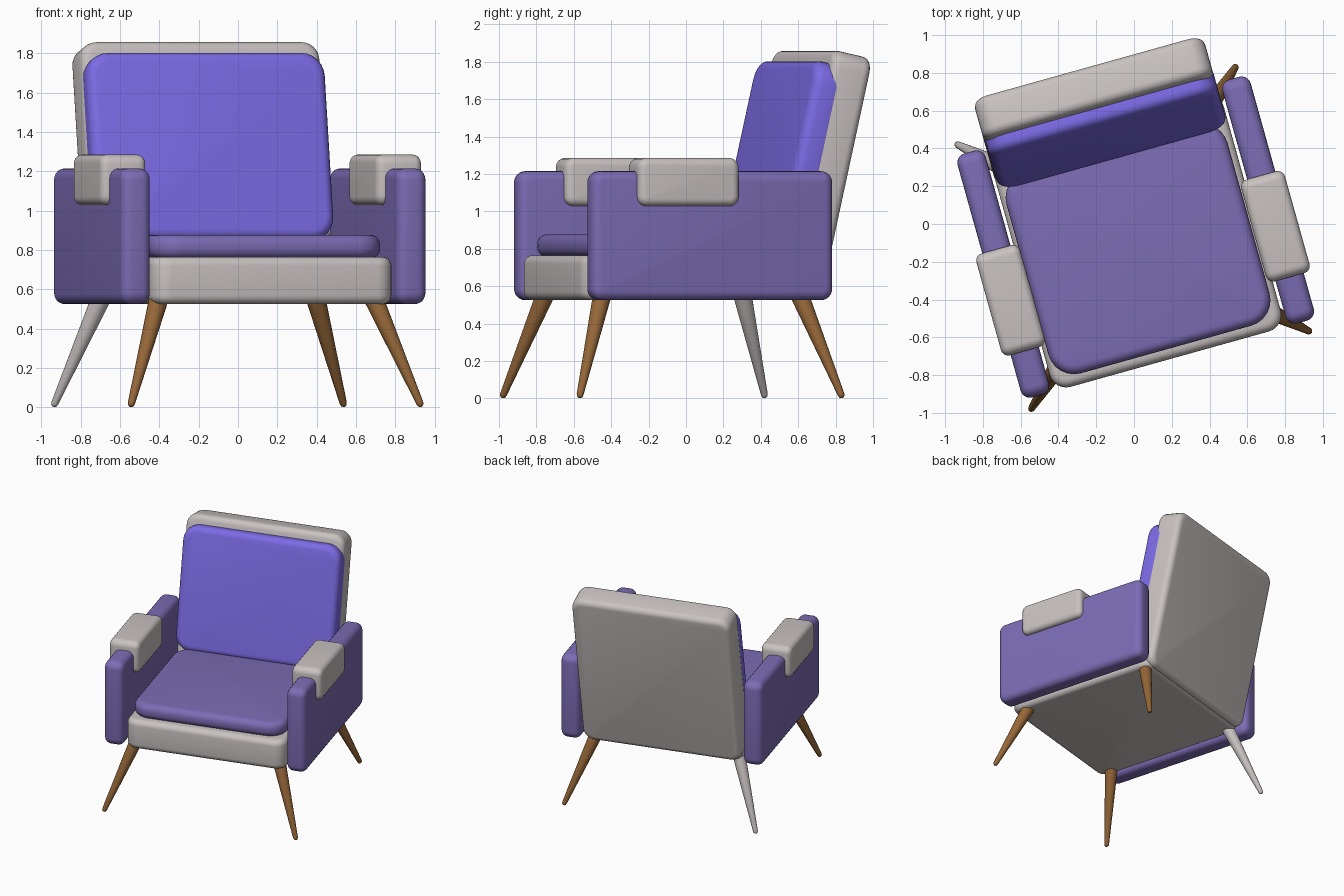
import bpy, bmesh, math
from mathutils import Matrix, Vector

if "Cube" in bpy.data.objects:
    bpy.data.objects.remove(bpy.data.objects["Cube"])

TURN = Matrix.Rotation(math.radians(15.6), 4, 'Z')   # whole chair is turned
TILT = math.radians(12.6)                            # lean of the backrest
CX = -0.01                                           # chair centre line


def material(name, rgb):
    m = bpy.data.materials.new(name)
    m.diffuse_color = (*rgb, 1)
    m.use_nodes = True
    m.node_tree.nodes["Principled BSDF"].inputs["Base Color"].default_value = m.diffuse_color
    return m


PURPLE = material("muted purple", (0.20, 0.15, 0.46))
VIOLET = material("bright violet", (0.20, 0.145, 0.78))
GREY = material("light warm grey", (0.58, 0.54, 0.53))
WOOD = material("brown wood", (0.30, 0.135, 0.04))


def finish(bm, name, mat):
    bm.transform(TURN)
    bmesh.ops.recalc_face_normals(bm, faces=bm.faces[:])
    me = bpy.data.meshes.new(name)
    bm.to_mesh(me)
    bm.free()
    me.materials.append(mat)
    for p in me.polygons:
        p.use_smooth = True
    ob = bpy.data.objects.new(name, me)
    bpy.context.collection.objects.link(ob)
    bpy.context.view_layer.objects.active = ob
    ob.select_set(True)
    bpy.ops.object.shade_smooth_by_angle(angle=math.radians(40))
    ob.select_set(False)


def slab(name, size, centre, axis, corner, rim, mat, tilt=0.0):
    """Box with wide corners around one axis and a smaller rounded rim."""
    bm = bmesh.new()
    bmesh.ops.create_cube(bm, size=1)
    bm.transform(Matrix.Diagonal((*size, 1)))
    along = [e for e in bm.edges
             if abs((e.verts[0].co - e.verts[1].co)[axis]) > 1e-4]
    bmesh.ops.bevel(bm, geom=along, offset=corner, segments=6,
                    profile=0.5, affect='EDGES')
    sharp = [e for e in bm.edges if e.calc_face_angle(0) > 1.0]
    bmesh.ops.bevel(bm, geom=sharp, offset=rim, segments=5,
                    profile=0.5, affect='EDGES')
    bm.transform(Matrix.Translation(centre) @ Matrix.Rotation(-tilt, 4, 'X'))
    finish(bm, name, mat)


def leg(name, top, tip, mat):
    """Slanted tapered leg with a rounded foot."""
    top, tip = Vector(top), Vector(tip)
    axis = (tip - top).normalized()
    q = axis.to_track_quat('Z', 'Y').to_matrix()
    length = (tip - top).length
    rings = [(0, 0.050), (length - 0.02, 0.0185),
             (length - 0.007, 0.015), (length, 0.007)]
    bm = bmesh.new()
    n = 20
    loops = []
    for d, r in rings:
        loops.append([bm.verts.new(top + q @ Vector((
            r * math.cos(2 * math.pi * i / n),
            r * math.sin(2 * math.pi * i / n), d))) for i in range(n)])
    for a, b in zip(loops, loops[1:]):
        for i in range(n):
            j = (i + 1) % n
            bm.faces.new((a[i], a[j], b[j], b[i]))
    bm.faces.new(loops[0])
    bm.faces.new(loops[-1])
    finish(bm, name, mat)


# seat base and cushion
slab("seat_base", (1.27, 1.30, 0.24), (CX, -0.09, 0.645), 2, 0.09, 0.045, GREY)
slab("seat_cushion", (1.215, 1.105, 0.12), (CX - 0.005, -0.133, 0.817), 2,
     0.14, 0.05, PURPLE)

# backrest panel and cushion, leaning back
up = Vector((0, math.sin(TILT), math.cos(TILT)))
back = Vector((0, math.cos(TILT), -math.sin(TILT)))
panel_c = Vector((CX - 0.004, 0.586, 0.53)) + up * 0.66 - back * 0.11
slab("back_panel", (1.265, 0.22, 1.32), panel_c, 1, 0.09, 0.045, GREY, TILT)
cushion_c = Vector((CX, 0.351, 0.86)) + up * 0.488 + back * 0.085
slab("back_cushion", (1.26, 0.17, 0.976), cushion_c, 1, 0.12, 0.05, VIOLET, TILT)

# arms with wrap-over pads
for side, s in (("left", -1), ("right", 1)):
    x = CX + s * 0.728
    slab(side + "_arm", (0.155, 1.34, 0.69), (x, -0.069, 0.87), 0,
         0.06, 0.05, PURPLE)
    slab(side + "_arm_pad", (0.24, 0.56, 0.257), (x, -0.213, 1.157), 0,
         0.05, 0.04, GREY)

# splayed legs; the back left one is grey
for side, s in (("left", -1), ("right", 1)):
    for end, ty, by in (("front", -0.615, -0.80), ("back", 0.476, 0.66)):
        mat = GREY if (side, end) == ("left", "back") else WOOD
        leg(f"{end}_{side}_leg", (-0.023 + s * 0.565, ty, 0.56),
            (-0.023 + s * 0.768, by, 0.004), mat)
